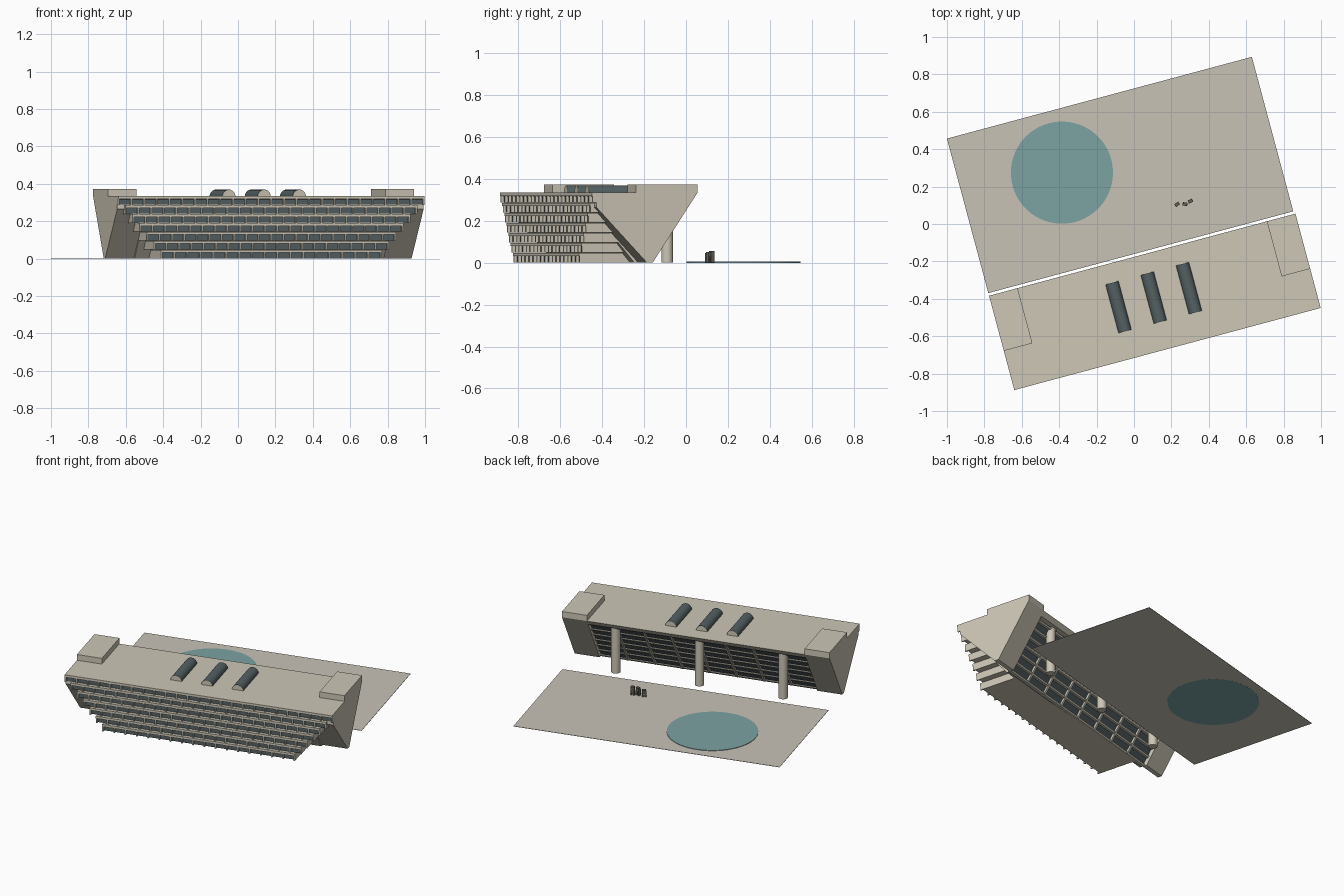
import bpy, bmesh, math
from mathutils import Matrix, Vector

if "Cube" in bpy.data.objects:
    bpy.data.objects.remove(bpy.data.objects["Cube"])

ROT = Matrix.Rotation(math.radians(15), 4, 'Z')   # whole site is turned 15 degrees


def material(name, rgb):
    m = bpy.data.materials.new(name)
    m.diffuse_color = (*rgb, 1)
    m.use_nodes = True
    m.node_tree.nodes["Principled BSDF"].inputs["Base Color"].default_value = m.diffuse_color
    return m


CONCRETE = material("concrete", (0.61, 0.57, 0.47))
PAVING = material("paving", (0.58, 0.54, 0.47))
GLASS = material("dark_glass", (0.09, 0.12, 0.13))
WATER = material("water", (0.20, 0.36, 0.36))
BRONZE = material("bronze", (0.12, 0.11, 0.09))


def finish(name, bm, mat, smooth=False):
    bmesh.ops.recalc_face_normals(bm, faces=bm.faces)
    me = bpy.data.meshes.new(name)
    bm.to_mesh(me)
    bm.free()
    me.materials.append(mat)
    ob = bpy.data.objects.new(name, me)
    bpy.context.collection.objects.link(ob)
    ob.matrix_world = ROT
    if smooth:
        bpy.context.view_layer.objects.active = ob
        ob.select_set(True)
        bpy.ops.object.shade_smooth_by_angle(angle=math.radians(35))
        ob.select_set(False)
    return ob


def add_box(bm, u0, u1, v0, v1, z0, z1):
    m = Matrix.Translation(((u0 + u1) / 2, (v0 + v1) / 2, (z0 + z1) / 2))
    bmesh.ops.create_cube(bm, size=1, matrix=m @ Matrix.Diagonal((u1 - u0, v1 - v0, z1 - z0, 1)))


def add_prism(bm, u0, u1, profile):
    """Extrude a (v, z) outline along the length of the building."""
    f = bm.faces.new([bm.verts.new((u0, v, z)) for v, z in profile])
    r = bmesh.ops.extrude_face_region(bm, geom=[f])
    bmesh.ops.translate(bm, vec=(u1 - u0, 0, 0),
                        verts=[e for e in r["geom"] if isinstance(e, bmesh.types.BMVert)])


def add_cylinder(bm, u, v, z0, z1, r, n=32):
    bmesh.ops.create_cone(bm, cap_ends=True, segments=n, radius1=r, radius2=r, depth=z1 - z0,
                          matrix=Matrix.Translation((u, v, (z0 + z1) / 2)))


L, H, FRONT, BACK, FOOT = 0.848, 0.335, -0.692, -0.17, -0.392
SIDE = 0.69                                   # inner face of end towers


def back(z):                                  # leaning rear face
    return FOOT + (BACK - FOOT) * z / H


def under(z):                                 # sloping front underside of towers
    return -0.42 - 0.25 * z / 0.265


# plaza and round pool
bm = bmesh.new()
add_box(bm, -L, 0.84, -0.155, 0.70, 0, 0.002)
finish("plaza", bm, PAVING)
bm = bmesh.new()
add_cylinder(bm, -0.301, 0.365, -0.0003, 0.005, 0.273, 64)
finish("pool", bm, WATER)

# end towers with rooftop blocks
bm = bmesh.new()
for s in (-1, 1):
    add_prism(bm, s * SIDE, s * L, [(FOOT, 0), (BACK, H), (-0.67, H), (-0.67, 0.265), (-0.42, 0)])
    u = sorted((s * SIDE, s * L))
    add_box(bm, *u, -0.475, BACK, H, 0.373)
finish("end_towers", bm, CONCRETE)

# core between the towers, roof slab
bm = bmesh.new()
add_prism(bm, -SIDE, SIDE, [(back(0) - 0.04, 0), (back(0.32) - 0.04, 0.32),
                            (-0.66, 0.32), (-0.66, 0.265), (-0.44, 0)])
finish("core", bm, CONCRETE)
bm = bmesh.new()
add_prism(bm, -L, L, [(FRONT, H), (BACK, H), (back(0.305), 0.305), (FRONT + 0.05, 0.305), (FRONT, 0.322)])
finish("roof", bm, CONCRETE)

# stepped front storeys, each longer than the one below
N = 7
fh = H / N
slabs, panes, fins = bmesh.new(), bmesh.new(), bmesh.new()
for i in range(N):
    z0, half = i * fh, 0.611 + i * (L - 0.611) / (N - 1)
    rear = max(under(z0), -0.66)
    z1 = z0 + fh
    add_box(slabs, -half, half, FRONT + 0.02, rear, z0, z1 - 0.001)
    add_box(slabs, -half, half, FRONT, FRONT + 0.03, z1 - 0.016, z1 - 0.001)
    add_box(panes, -half + 0.004, half - 0.004, FRONT + 0.018, FRONT + 0.022, z0 + 0.001, z1 - 0.016)
    count = round(2 * half / 0.07)
    for k in range(count + 1):
        u = -half + 0.004 + k * (2 * half - 0.008) / count
        add_box(fins, u - 0.004, u + 0.004, FRONT + 0.003, FRONT + 0.02, z0, z1 - 0.016)
finish("front_storeys", slabs, CONCRETE)
finish("front_windows", panes, GLASS)
finish("front_mullions", fins, CONCRETE)

# leaning rear window wall with rails and posts
bm = bmesh.new()
add_prism(bm, -SIDE, SIDE, [(back(0) - 0.045, 0.0), (back(0) - 0.032, 0.0),
                            (back(0.31) - 0.032, 0.31), (back(0.31) - 0.045, 0.31)])
finish("rear_glass", bm, GLASS)
bm = bmesh.new()
for i in range(N):
    z = i * fh
    add_prism(bm, -SIDE, SIDE, [(back(z) - 0.035, z), (back(z) - 0.018, z),
                                (back(z + 0.01) - 0.018, z + 0.01), (back(z + 0.01) - 0.035, z + 0.01)])
for k in range(1, 8):
    u = -SIDE + k * 2 * SIDE / 8
    add_prism(bm, u - 0.007, u + 0.007, [(back(0) - 0.035, 0), (back(0) - 0.015, 0),
                                         (back(0.31) - 0.015, 0.31), (back(0.31) - 0.035, 0.31)])
finish("rear_frame", bm, CONCRETE)

# round rear columns
bm = bmesh.new()
for u in (-0.53, 0, 0.53):
    add_cylinder(bm, u, -0.235, 0, 0.315, 0.028)
finish("rear_columns", bm, CONCRETE, True)

# barrel skylights: dark vault, pale end panels
vaults, ends = bmesh.new(), bmesh.new()
R = 0.036
for u in (-0.195, 0, 0.195):
    for bm, v0, v1, r in ((vaults, -0.54, -0.275, R), (ends, -0.542, -0.273, R - 0.001)):
        arc = [(u + r * math.cos(math.pi * t / 16), H - 0.002 + r * math.sin(math.pi * t / 16))
               for t in range(17)]
        f = bm.faces.new([bm.verts.new((a, v0, z)) for a, z in arc])
        g = bmesh.ops.extrude_face_region(bm, geom=[f])["geom"]
        bmesh.ops.translate(bm, vec=(0, v1 - v0, 0),
                            verts=[e for e in g if isinstance(e, bmesh.types.BMVert)])
finish("skylight_vaults", vaults, GLASS, True)
finish("skylight_ends", ends, CONCRETE)

# three-piece bronze sculpture
bm = bmesh.new()
for u, v, h, a in ((0.25, 0.042, 0.045, 20), (0.291, 0.032, 0.05, -25), (0.323, 0.04, 0.055, 10)):
    turn = Matrix.Translation((u, v, 0.002)) @ Matrix.Rotation(math.radians(a), 4, 'Z')
    for du, w, z0, z1 in ((-0.008, 0.010, 0, h * 0.8), (0.008, 0.010, 0, h * 0.6), (0, 0.024, h * 0.5, h)):
        m = Matrix.Translation((du, 0, (z0 + z1) / 2)) @ Matrix.Diagonal((w, 0.018, z1 - z0, 1))
        bmesh.ops.create_cube(bm, size=1, matrix=turn @ m)
finish("sculpture", bm, BRONZE)
